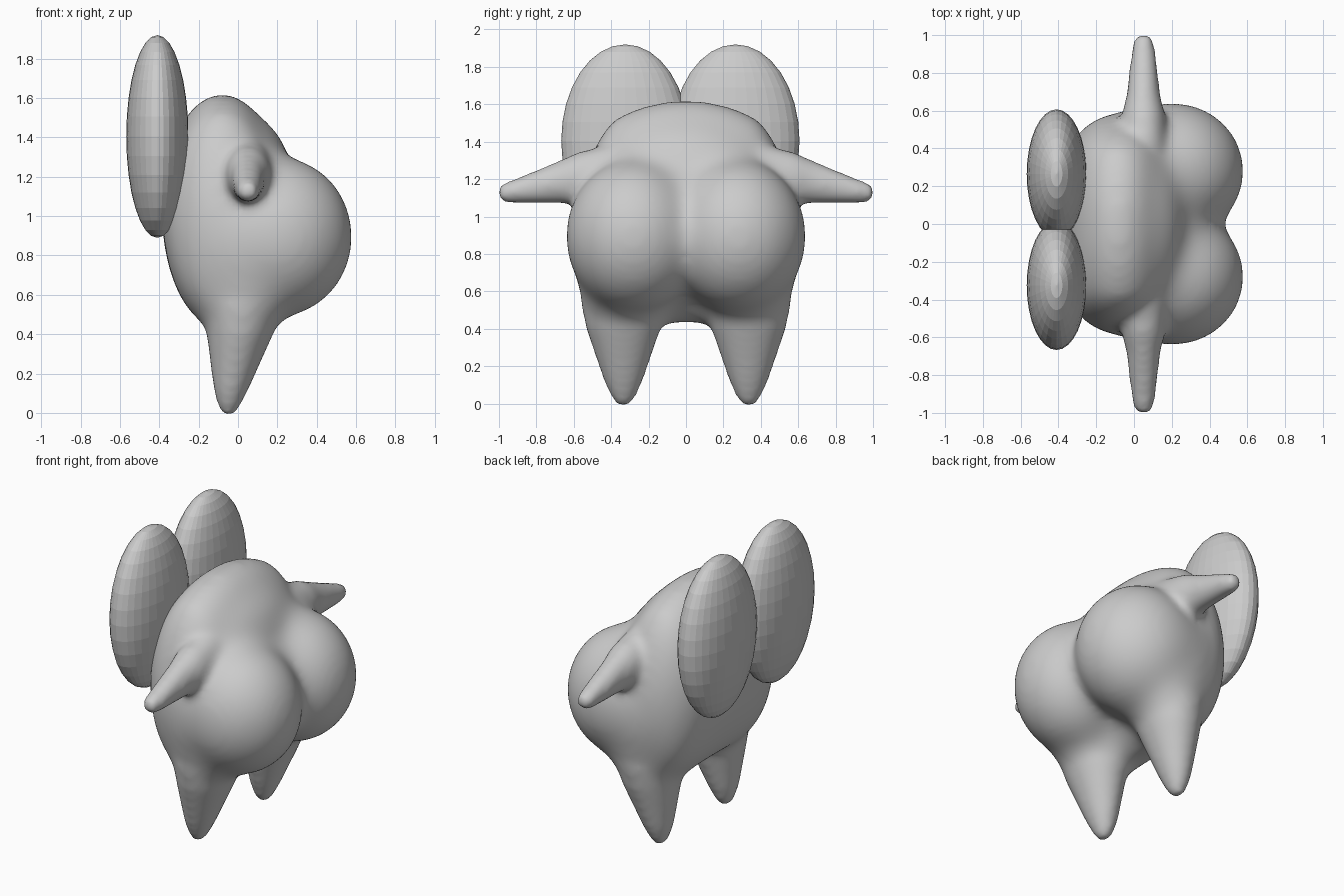
import bpy, bmesh, math
from mathutils import Matrix, Vector

cube = bpy.data.objects.get("Cube")
if cube:
    bpy.data.objects.remove(cube, do_unlink=True)

grey = bpy.data.materials.new("plain_grey")
grey.use_nodes = True
colour = (0.6, 0.6, 0.6, 1)
grey.diffuse_color = colour
grey.node_tree.nodes["Principled BSDF"].inputs["Base Color"].default_value = colour


def ellipsoid(bm, centre, radii, segments=32, rings=16):
    m = Matrix.Translation(centre) @ Matrix.Diagonal((*radii, 1))
    bmesh.ops.create_uvsphere(bm, u_segments=segments, v_segments=rings, radius=1, matrix=m)


def loft(bm, sections, n=24):
    """Closed tube through elliptical sections of (centre, half axis, half axis)."""
    rings = []
    for centre, u, v in sections:
        angles = [2 * math.pi * i / n for i in range(n)]
        rings.append([bm.verts.new(Vector(centre) + Vector(u) * math.cos(a) + Vector(v) * math.sin(a))
                      for a in angles])
    faces = [bm.faces.new(rings[0]), bm.faces.new(rings[-1])]
    for a, b in zip(rings, rings[1:]):
        for i in range(n):
            j = (i + 1) % n
            faces.append(bm.faces.new((a[i], a[j], b[j], b[i])))
    bmesh.ops.recalc_face_normals(bm, faces=faces)


def upright_loft(bm, y, profile):
    """Tube along z from (z, x, half width in x, half width in y)."""
    loft(bm, [((x, y, z), (rx, 0, 0), (0, ry, 0)) for z, x, rx, ry in profile])


def finish(bm, name):
    mesh = bpy.data.meshes.new(name)
    bm.to_mesh(mesh)
    bm.free()
    mesh.materials.append(grey)
    obj = bpy.data.objects.new(name, mesh)
    bpy.context.collection.objects.link(obj)
    return obj


def fuse(obj, voxel, iterations):
    """Merge overlapping masses into one skin and soften the joints."""
    remesh = obj.modifiers.new("fuse", 'REMESH')
    remesh.mode = 'VOXEL'
    remesh.voxel_size = voxel
    remesh.use_smooth_shade = True
    soften = obj.modifiers.new("soften", 'SMOOTH')
    soften.factor = 0.5
    soften.iterations = iterations


# Torso: y, half width in x, centre z, half height
bm = bmesh.new()
half = [(0.585, 0.06, 0.95, 0.12), (0.55, 0.14, 0.95, 0.28), (0.49, 0.215, 0.95, 0.44),
        (0.4, 0.275, 0.985, 0.545), (0.25, 0.305, 1.005, 0.59), (0.1, 0.31, 1.025, 0.605)]
core = [(-s[0], *s[1:]) for s in half] + half[::-1]
loft(bm, [((-0.08, y, z), (rx, 0, 0), (0, 0, rz)) for y, rx, z, rz in core])
# Sloping shoulder and the web between the lobes
ellipsoid(bm, (0, 0, 1.15), (0.285, 0.52, 0.39))
ellipsoid(bm, (0.19, 0, 0.94), (0.205, 0.3, 0.34))
for side in (-1, 1):
    # Round lobe
    ellipsoid(bm, (0.2, side * 0.28, 0.895), (0.39, 0.37, 0.415))
    # Hip flaring from the thigh up into the flank
    hip = [(0.3, -0.01, 0.13, 0.165), (0.45, 0.02, 0.19, 0.21), (0.6, 0.05, 0.26, 0.24),
           (0.8, 0.05, 0.3, 0.285), (0.95, 0.05, 0.28, 0.29), (1.1, 0.05, 0.2, 0.24)]
    upright_loft(bm, side * 0.335, hip)
torso = finish(bm, "torso_base")
fuse(torso, 0.03, 40)
torso_mesh = bpy.data.meshes.new_from_object(
    torso.evaluated_get(bpy.context.evaluated_depsgraph_get()))
bpy.data.objects.remove(torso, do_unlink=True)

# Body: softened torso with legs and arms blended in
bm = bmesh.new()
bm.from_mesh(torso_mesh)
bpy.data.meshes.remove(torso_mesh)
for side in (-1, 1):
    leg = [(-0.015, -0.05, 0.03, 0.035), (0.04, -0.045, 0.06, 0.07), (0.12, -0.035, 0.09, 0.105),
           (0.4, 0.01, 0.17, 0.2), (0.55, 0.025, 0.21, 0.23)]
    upright_loft(bm, side * 0.335, leg)
    # Arm: y, z, half width in x, half height in z
    arm = [(0.4, 1.22, 0.13, 0.17), (0.58, 1.205, 0.115, 0.14), (0.68, 1.185, 0.09, 0.115),
           (0.8, 1.16, 0.078, 0.09), (0.95, 1.13, 0.06, 0.06), (1.005, 1.125, 0.042, 0.042)]
    loft(bm, [((0.05, side * y, z), (rx, 0, 0), (0, 0, rz)) for y, z, rx, rz in arm])
fuse(finish(bm, "body"), 0.022, 14)

# Pair of upright faceted discs
for name, y in (("left_disc", 0.265), ("right_disc", -0.325)):
    bm = bmesh.new()
    ellipsoid(bm, (-0.41, y, 1.405), (0.158, 0.342, 0.515))
    finish(bm, name)
